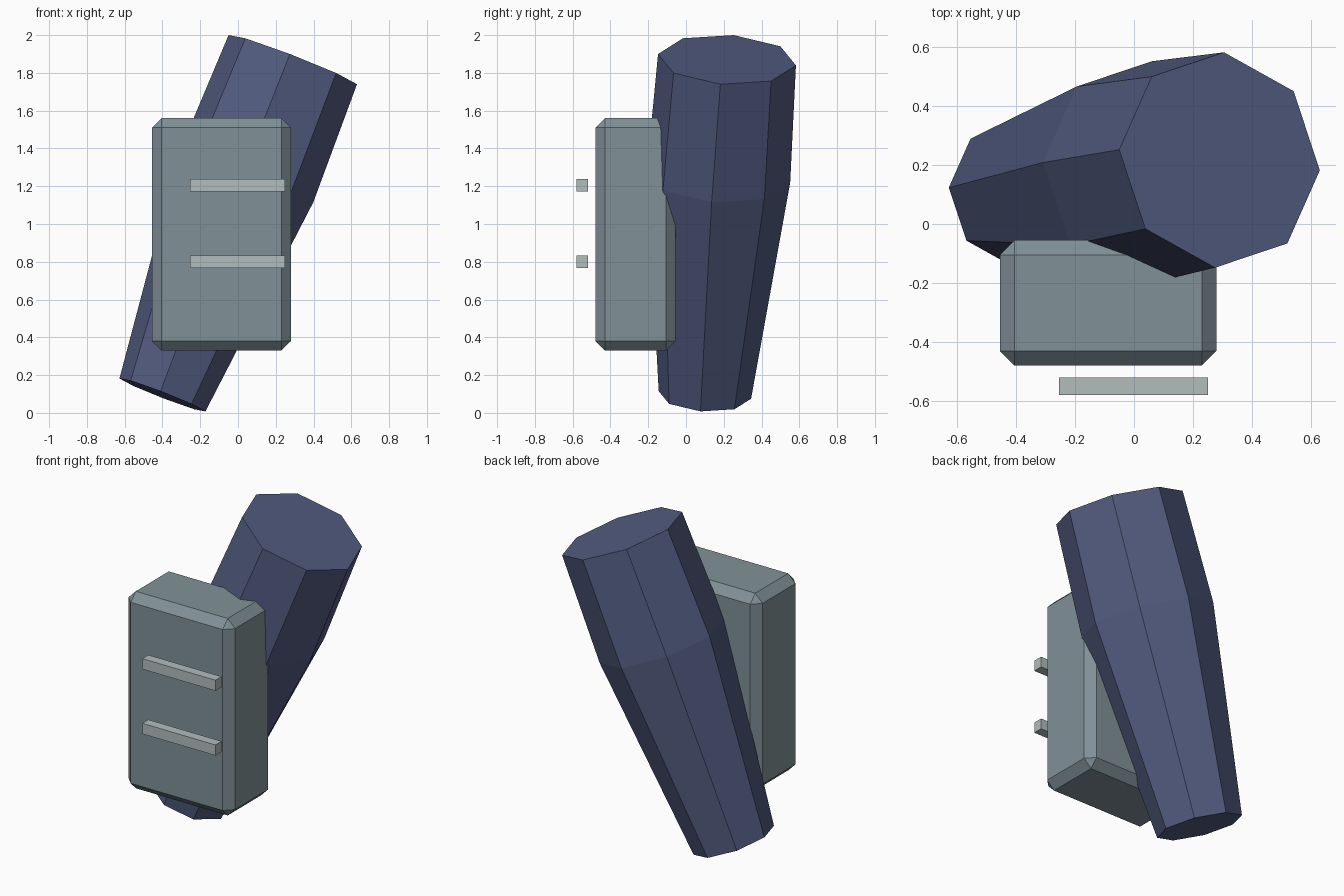
import bpy, bmesh, math
from mathutils import Vector

if "Cube" in bpy.data.objects:
    bpy.data.objects.remove(bpy.data.objects["Cube"])


def paint(name, rgb):
    """Material from 0-255 sRGB values, stored as linear."""
    m = bpy.data.materials.new(name)
    lin = [((c / 255 + 0.055) / 1.055) ** 2.4 for c in rgb]
    m.diffuse_color = (*lin, 1)
    m.use_nodes = True
    m.node_tree.nodes["Principled BSDF"].inputs["Base Color"].default_value = m.diffuse_color
    return m


NAVY = paint("navy cloth", (82, 92, 128))
GREY = paint("grey pouch", (128, 145, 151))
PALE = paint("pale strap", (178, 189, 187))


def finish(bm, name, mat):
    bmesh.ops.recalc_face_normals(bm, faces=bm.faces)
    me = bpy.data.meshes.new(name)
    bm.to_mesh(me)
    bm.free()
    me.materials.append(mat)
    ob = bpy.data.objects.new(name, me)
    bpy.context.collection.objects.link(ob)
    return ob


def box(name, lo, hi, mat, bevel=0):
    bm = bmesh.new()
    bmesh.ops.create_cube(bm, size=1)
    lo, hi = Vector(lo), Vector(hi)
    for v in bm.verts:
        v.co = (lo + hi) / 2 + v.co * (hi - lo)
    if bevel:
        bmesh.ops.bevel(bm, geom=bm.edges[:], offset=bevel, segments=1,
                        affect='EDGES', profile=0.5)
    return finish(bm, name, mat)


# Leaning eight-sided limb: three tilted rings (centre, scale)
side = Vector((0.34, -0.035, -0.13))
back = Vector((0.015, 0.365, -0.03))
rings = [((-0.40, 0.10, 0.095), 0.67),
         ((0.045, 0.172, 1.25), 1.04),
         ((0.29, 0.217, 1.87), 1.0)]
bm = bmesh.new()
loops = []
for centre, s in rings:
    loops.append([bm.verts.new(Vector(centre) + s * (side * math.cos(a) + back * math.sin(a)))
                  for a in (i * math.tau / 8 for i in range(8))])
for lower, upper in zip(loops, loops[1:]):
    for i in range(8):
        j = (i + 1) % 8
        bm.faces.new((lower[i], lower[j], upper[j], upper[i]))
bm.faces.new(loops[0][::-1])
bm.faces.new(loops[-1])
finish(bm, "limb", NAVY)

# Chamfered pouch on the front
box("pouch", (-0.455, -0.48, 0.33), (0.28, -0.055, 1.56), GREY, 0.05)

# Two straps standing off the pouch
for label, z in (("lower_strap", 0.80), ("upper_strap", 1.204)):
    box(label, (-0.255, -0.58, z - 0.033), (0.25, -0.52, z + 0.033), PALE)
